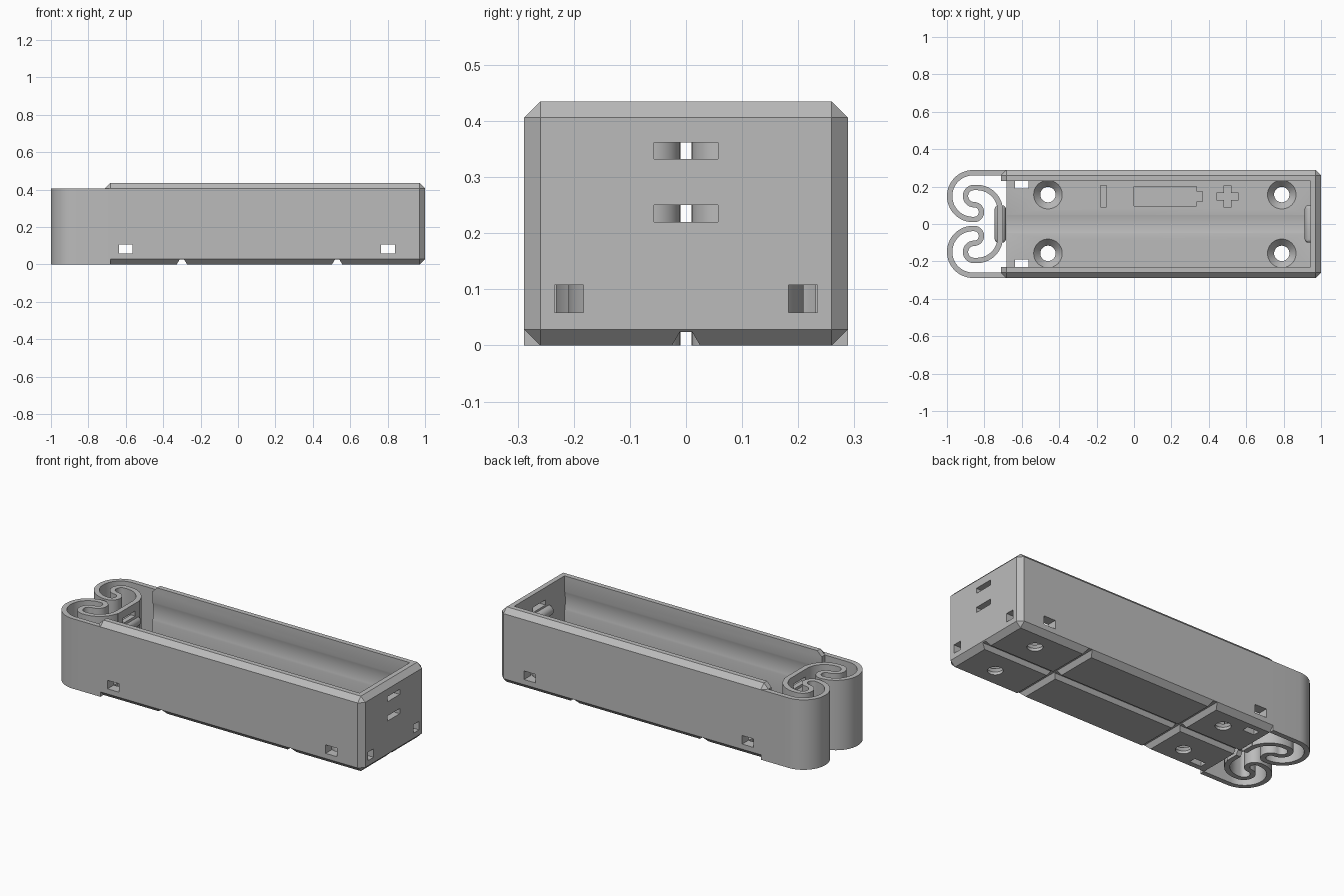
import bpy
import bmesh
from math import sin, cos, radians
from mathutils import Matrix, Vector

if "Cube" in bpy.data.objects:
    bpy.data.objects.remove(bpy.data.objects["Cube"], do_unlink=True)

grey = bpy.data.materials.new("plain grey")
grey.use_nodes = True
grey.diffuse_color = (0.5, 0.5, 0.5, 1)
grey.node_tree.nodes["Principled BSDF"].inputs["Base Color"].default_value = (0.5, 0.5, 0.5, 1)

CHAMFER = 0.0287      # edge chamfer, also the spring strip thickness
HALF_W = 0.2884       # half of the outer width
CAVITY = 0.2307       # half of the inner width
FLOOR = 0.0575
TOP = 0.435
SPRING_TOP = TOP - CHAMFER
LEFT, RIGHT = -0.7113, 1.0
AXIS_Z = 0.29         # height of the cell axis


def finish(name, bm):
    bmesh.ops.recalc_face_normals(bm, faces=bm.faces)
    mesh = bpy.data.meshes.new(name)
    bm.to_mesh(mesh)
    bm.free()
    mesh.materials.append(grey)
    obj = bpy.data.objects.new(name, mesh)
    bpy.context.collection.objects.link(obj)
    return obj


def prism(name, outline, start, end, axis="z"):
    """Extrude a 2D outline along one axis."""
    place = {"x": lambda p, h: (h, p[0], p[1]),
             "y": lambda p, h: (p[0], h, p[1]),
             "z": lambda p, h: (p[0], p[1], h)}[axis]
    bm = bmesh.new()
    low = [bm.verts.new(place(p, start)) for p in outline]
    high = [bm.verts.new(place(p, end)) for p in outline]
    bm.faces.new(low)
    bm.faces.new(high)
    n = len(outline)
    for i in range(n):
        j = (i + 1) % n
        bm.faces.new((low[i], low[j], high[j], high[i]))
    return finish(name, bm)


def box(name, x, y, z):
    return prism(name, [(x[0], y[0]), (x[1], y[0]), (x[1], y[1]), (x[0], y[1])], *z)


def cone(name, r1, r2, depth, centre, turn=None, segments=48):
    bm = bmesh.new()
    matrix = Matrix.Translation(centre)
    if turn:
        matrix = matrix @ Matrix.Rotation(radians(90), 4, turn)
    bmesh.ops.create_cone(bm, cap_ends=True, segments=segments, radius1=r1,
                          radius2=r2, depth=depth, matrix=matrix)
    return finish(name, bm)


def cut(target, cutter):
    cutter.hide_render = True
    mod = target.modifiers.new("cut", "BOOLEAN")
    mod.operation = "DIFFERENCE"
    mod.solver = "EXACT"
    mod.object = cutter
    bpy.context.view_layer.objects.active = target
    bpy.ops.object.modifier_apply(modifier=mod.name)
    bpy.data.objects.remove(cutter, do_unlink=True)


def smooth(obj):
    bpy.ops.object.select_all(action="DESELECT")
    obj.select_set(True)
    bpy.context.view_layer.objects.active = obj
    bpy.ops.object.shade_smooth_by_angle(angle=radians(30))


def wire_channel():
    return prism("channel_cutter", [(-0.028, -0.005), (0.028, -0.005), (0.011, 0.024),
                                    (-0.011, 0.024)], -1.1, 1.1, "x")


def wire_slots(target, x0, x1):
    for z in (0.22, 0.332):
        cut(target, box("slot_cutter", (x0, x1), (-0.057, 0.057), (z, z + 0.03)))


# Chamfered tray body
bm = bmesh.new()
bmesh.ops.create_cube(bm, size=1)
for v in bm.verts:
    v.co = Vector((LEFT if v.co.x < 0 else RIGHT,
                   -HALF_W if v.co.y < 0 else HALF_W,
                   0 if v.co.z < 0 else TOP))
bmesh.ops.bevel(bm, geom=bm.edges[:], offset=CHAMFER, segments=1, affect="EDGES")
body = finish("tray_body", bm)

# Cell cavity: a box with a slightly larger round trough through it
INNER_END = RIGHT - 2 * CHAMFER
cut(body, box("cavity_cutter", (-0.9, INNER_END), (-CAVITY, CAVITY), (FLOOR, 0.6)))
cut(body, cone("trough_cutter", 0.2375, 0.2375, INNER_END + 0.899,
               ((INNER_END - 0.901) / 2, 0, AXIS_Z), "Y", 96))
cut(body, box("floor_end_cutter", (-0.9, LEFT + CHAMFER), (-0.2303, 0.2303), (-0.1, 0.2)))

# Wire channels under the floor
cut(body, wire_channel())
for x in (-0.3, 0.53):
    cut(body, prism("cross_channel_cutter", [(x - 0.031, -0.005), (x + 0.031, -0.005),
                                             (x + 0.011, 0.028), (x - 0.011, 0.028)],
                    -0.4, 0.4, "y"))

# Countersunk screw holes
for x in (-0.46, 0.79):
    for y in (-0.157, 0.157):
        cut(body, cone("screw_cutter", 0.041, 0.041, 0.2, (x, y, 0)))
        cut(body, cone("countersink_cutter", 0.036, 0.079, 0.05, (x, y, FLOOR - 0.022)))

# Wire holes in the walls, the floor corners and the end wall
for side in (-1, 1):
    def span(a, b):
        return tuple(sorted((side * a, side * b)))
    for x in (-0.6, 0.802):
        cut(body, box("wall_hole_cutter", (x - 0.037, x + 0.037), span(0.2, 0.32),
                      (FLOOR + 0.001, 0.108)))
    cut(body, box("floor_hole_cutter", (-0.637, -0.563), span(0.19, 0.2295), (-0.1, 0.1)))
    cut(body, box("end_hole_cutter", (0.92, 1.1), span(0.183, 0.234), (FLOOR + 0.001, 0.108)))
wire_slots(body, 0.9, 1.1)

# Engraved polarity marks on the floor
ENGRAVE = (FLOOR - 0.01, FLOOR + 0.02)
cut(body, box("minus_cutter", (-0.178, -0.146), (0.09, 0.205), ENGRAVE))
cut(body, prism("cell_mark_cutter", [(0, 0.095), (0.335, 0.095), (0.335, 0.12), (0.367, 0.12),
                                     (0.367, 0.175), (0.335, 0.175), (0.335, 0.2), (0, 0.2)],
                *ENGRAVE))
a, b = 0.018, 0.06
plus = [(-a, -b), (a, -b), (a, -a), (b, -a), (b, a), (a, a),
        (a, b), (-a, b), (-a, a), (-b, a), (-b, -a), (-a, -a)]
cut(body, prism("plus_cutter", [(0.5 + p, 0.147 + q) for p, q in plus], *ENGRAVE))
smooth(body)


# Serpentine spring strips, one per side
def arc(cx, cy, r, start, end, steps):
    for i in range(steps + 1):
        t = radians(start + (end - start) * i / steps)
        yield Vector((cx + r * cos(t), cy + r * sin(t)))


half = CHAMFER / 2
R = 0.125
loop_y = HALF_W - half - R
path = [Vector((LEFT + CHAMFER, HALF_W - half))]
path += arc(-1 + half + R, loop_y, R, 90, 270, 32)
path += list(arc(-0.855, loop_y - R + 0.0395, 0.0395, -90, 90, 16))
path += list(arc(-0.855, loop_y, 0.046, 270, 90, 16))[1:]
path += arc(-0.84, loop_y + 0.046 - R, R, 90, 0, 20)

for side, label in ((1, "back"), (-1, "front")):
    left, right = [], []
    for i, p in enumerate(path):
        d = (path[min(i + 1, len(path) - 1)] - path[max(i - 1, 0)]).normalized()
        # keep the straight lead-in parallel to the wall
        if i < 2:
            d = Vector((-1, 0))
        n = Vector((-d.y, d.x)) * half
        left.append((p + n) * 1)
        right.append((p - n) * 1)
    outline = [(p.x, p.y * side) for p in left + right[::-1]]
    smooth(prism(label + "_spring", outline, 0, SPRING_TOP))

# Spring contact plate joining both strips
plate = box("contact_plate", (-0.7294, -0.7006), (-0.1, 0.1), (0, SPRING_TOP))
wire_slots(plate, -0.8, -0.6)
cut(plate, wire_channel())

# Rounded contact ridges at both ends of the cavity
for name, x in (("spring_contact_ridge", -0.715), ("end_contact_ridge", INNER_END)):
    bm = bmesh.new()
    bmesh.ops.create_cone(bm, cap_ends=True, segments=32, radius1=0.03, radius2=0.03, depth=0.2,
                          matrix=Matrix.Translation((x, 0, AXIS_Z + 0.001))
                          @ Matrix.Rotation(radians(90), 4, "X"))
    rims = [e for e in bm.edges if abs(e.verts[0].co.y - e.verts[1].co.y) < 0.001]
    bmesh.ops.bevel(bm, geom=rims, offset=0.018, segments=3, profile=0.5, affect="EDGES")
    smooth(finish(name, bm))
